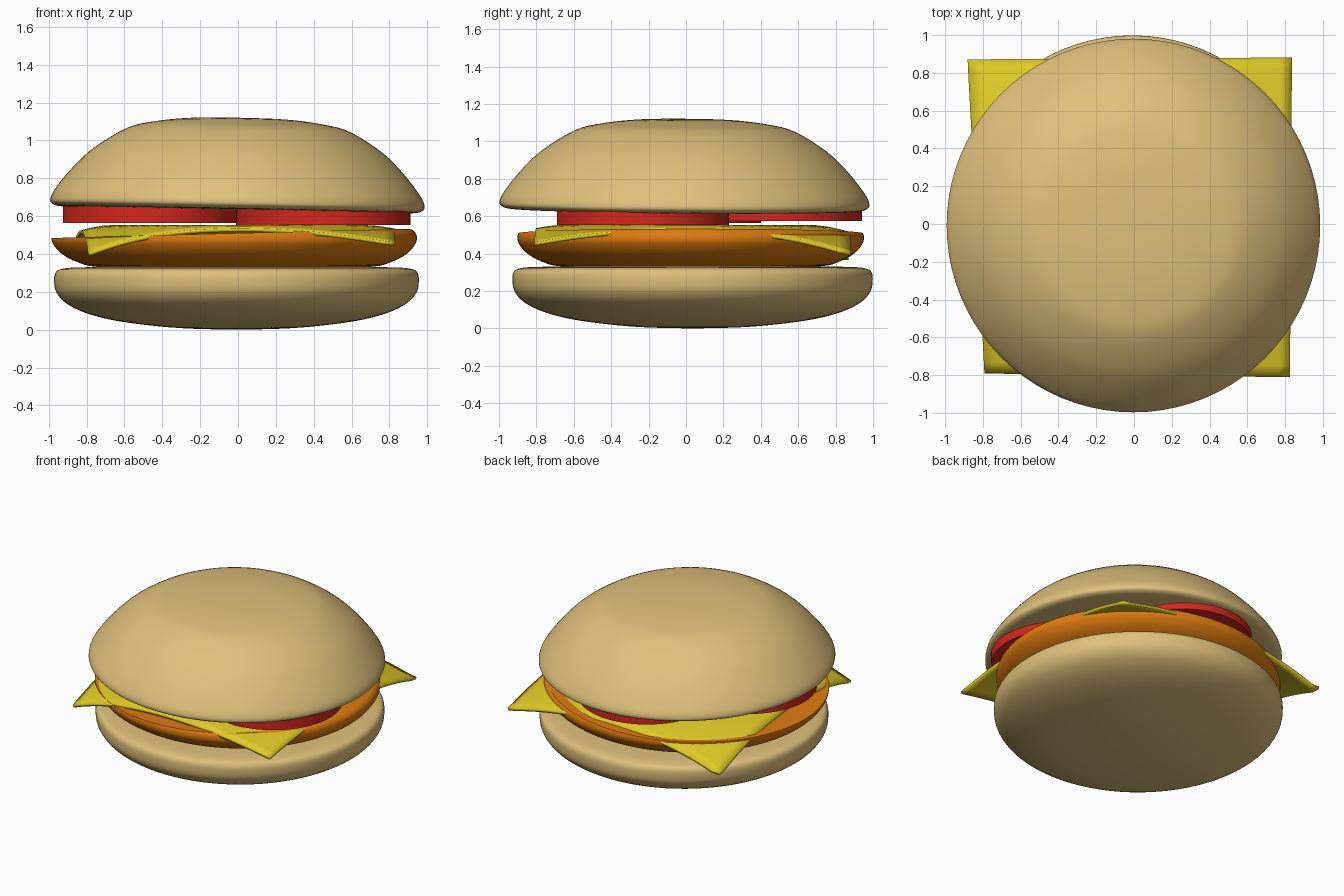
import bpy, bmesh, math
from mathutils import Vector, Matrix

if "Cube" in bpy.data.objects:
    bpy.data.objects.remove(bpy.data.objects["Cube"])


def material(name, color):
    m = bpy.data.materials.new(name)
    m.diffuse_color = (*color, 1)
    m.use_nodes = True
    m.node_tree.nodes["Principled BSDF"].inputs["Base Color"].default_value = m.diffuse_color
    return m


BUN = material("bread", (0.74, 0.53, 0.20))
MEAT = material("patty", (0.74, 0.20, 0.005))
CHEESE = material("cheese", (0.74, 0.59, 0.02))
TOMATO = material("tomato", (0.65, 0.02, 0.012))


def smooth_profile(pts, steps=4):
    """Catmull-Rom curve through (radius, z) points."""
    p = [Vector(q) for q in pts]
    p = [p[0]] + p + [p[-1]]
    out = []
    for i in range(1, len(p) - 2):
        a, b, c, d = p[i - 1:i + 3]
        for k in range(steps):
            t = k / steps
            out.append(0.5 * (2 * b + (c - a) * t + (2 * a - 5 * b + 4 * c - d) * t ** 2
                              + (3 * b - a - 3 * c + d) * t ** 3))
    return out + [p[-1]]


def revolve(pts, segs=80):
    bm = bmesh.new()
    prof = smooth_profile(pts)
    rings = []
    for r, z in prof[1:-1]:
        rings.append([bm.verts.new((r * math.cos(math.tau * i / segs),
                                    r * math.sin(math.tau * i / segs), z)) for i in range(segs)])
    low, high = (bm.verts.new((0, 0, prof[k][1])) for k in (0, -1))
    for i in range(segs):
        j = (i + 1) % segs
        bm.faces.new((low, rings[0][j], rings[0][i]))
        bm.faces.new((high, rings[-1][i], rings[-1][j]))
        for a, b in zip(rings, rings[1:]):
            bm.faces.new((a[i], a[j], b[j], b[i]))
    return bm


def finish(name, bm, mat, angle=40):
    bmesh.ops.recalc_face_normals(bm, faces=bm.faces[:])
    me = bpy.data.meshes.new(name)
    bm.to_mesh(me)
    bm.free()
    me.materials.append(mat)
    ob = bpy.data.objects.new(name, me)
    bpy.context.collection.objects.link(ob)
    bpy.ops.object.select_all(action='DESELECT')
    ob.select_set(True)
    bpy.context.view_layer.objects.active = ob
    bpy.ops.object.shade_smooth_by_angle(angle=math.radians(angle))
    return ob


# Bottom bun
bm = revolve([(0, 0), (0.25, 0.006), (0.45, 0.022), (0.65, 0.05), (0.8, 0.09), (0.9, 0.14),
              (0.95, 0.195), (0.963, 0.25), (0.957, 0.30), (0.92, 0.322), (0.8, 0.33), (0.4, 0.332), (0, 0.332)])
bmesh.ops.translate(bm, verts=bm.verts, vec=(-0.008, 0.035, 0))
finish("bottom_bun", bm, BUN)

# Patty: rounded disc with a sloping flat top
bm = revolve([(0, 0.328), (0.4, 0.328), (0.72, 0.332), (0.83, 0.358), (0.91, 0.40), (0.955, 0.45),
              (0.965, 0.485), (0.955, 0.515), (0.92, 0.533), (0.8, 0.54), (0.4, 0.54), (0, 0.54)])
bmesh.ops.scale(bm, verts=bm.verts, vec=(1, 0.96, 1))
bmesh.ops.translate(bm, verts=bm.verts, vec=(-0.02, 0.025, 0))
cut = bmesh.ops.bisect_plane(bm, geom=bm.verts[:] + bm.edges[:] + bm.faces[:],
                             plane_co=(0, 0, 0.51), plane_no=(-0.026, 0, 1), clear_outer=True)
bmesh.ops.holes_fill(bm, edges=[e for e in bm.edges if e.is_boundary], sides=0)
finish("patty", bm, MEAT)

# Cheese slice: grid stretched to four corners that droop
N = 28
LEFT_FRONT, RIGHT_FRONT = (-0.79, -0.79, 0.165), (0.825, -0.81, 0.09)
LEFT_BACK, RIGHT_BACK = (-0.88, 0.87, 0.145), (0.835, 0.88, 0.125)
bm = bmesh.new()
bmesh.ops.create_grid(bm, x_segments=N, y_segments=N, size=1)
for v in bm.verts:
    u, w = (v.co.x + 1) / 2, (v.co.y + 1) / 2
    front = Vector(LEFT_FRONT).lerp(Vector(RIGHT_FRONT), u)
    back = Vector(LEFT_BACK).lerp(Vector(RIGHT_BACK), u)
    p = front.lerp(back, w)
    fall = max(0, (math.hypot(p.x, p.y) - 0.68) / 0.47)
    v.co = (p.x, p.y, 0.548 - p.z * min(fall, 1.1) ** 1.5)
cheese = finish("cheese_slice", bm, CHEESE)
solid = cheese.modifiers.new("thickness", 'SOLIDIFY')
solid.thickness = 0.02
solid.offset = -0.5

# Three overlapping tomato slices
for i, (x, y, z0, z1) in enumerate([(0.45, -0.23, 0.553, 0.637),
                                    (-0.465, -0.06, 0.565, 0.652),
                                    (-0.02, 0.48, 0.575, 0.645)]):
    bm = bmesh.new()
    bmesh.ops.create_cone(bm, cap_ends=True, segments=64, radius1=0.46, radius2=0.46, depth=z1 - z0,
                          matrix=Matrix.Translation((x, y, (z0 + z1) / 2)))
    finish(f"tomato_slice_{i + 1}", bm, TOMATO)

# Top bun, slightly tilted
bm = revolve([(0, 0.632), (0.4, 0.632), (0.8, 0.632), (0.93, 0.634), (0.975, 0.645), (0.989, 0.67),
              (0.965, 0.725), (0.875, 0.84), (0.76, 0.95), (0.59, 1.055), (0.45, 1.092),
              (0.25, 1.115), (0, 1.12)])
tilt = Matrix.Rotation(0.02, 3, 'Y') @ Matrix.Rotation(-0.008, 3, 'X')
bmesh.ops.rotate(bm, verts=bm.verts, cent=(0, 0, 0.67), matrix=tilt)
bmesh.ops.translate(bm, verts=bm.verts, vec=(-0.003, -0.008, 0))
finish("top_bun", bm, BUN)
